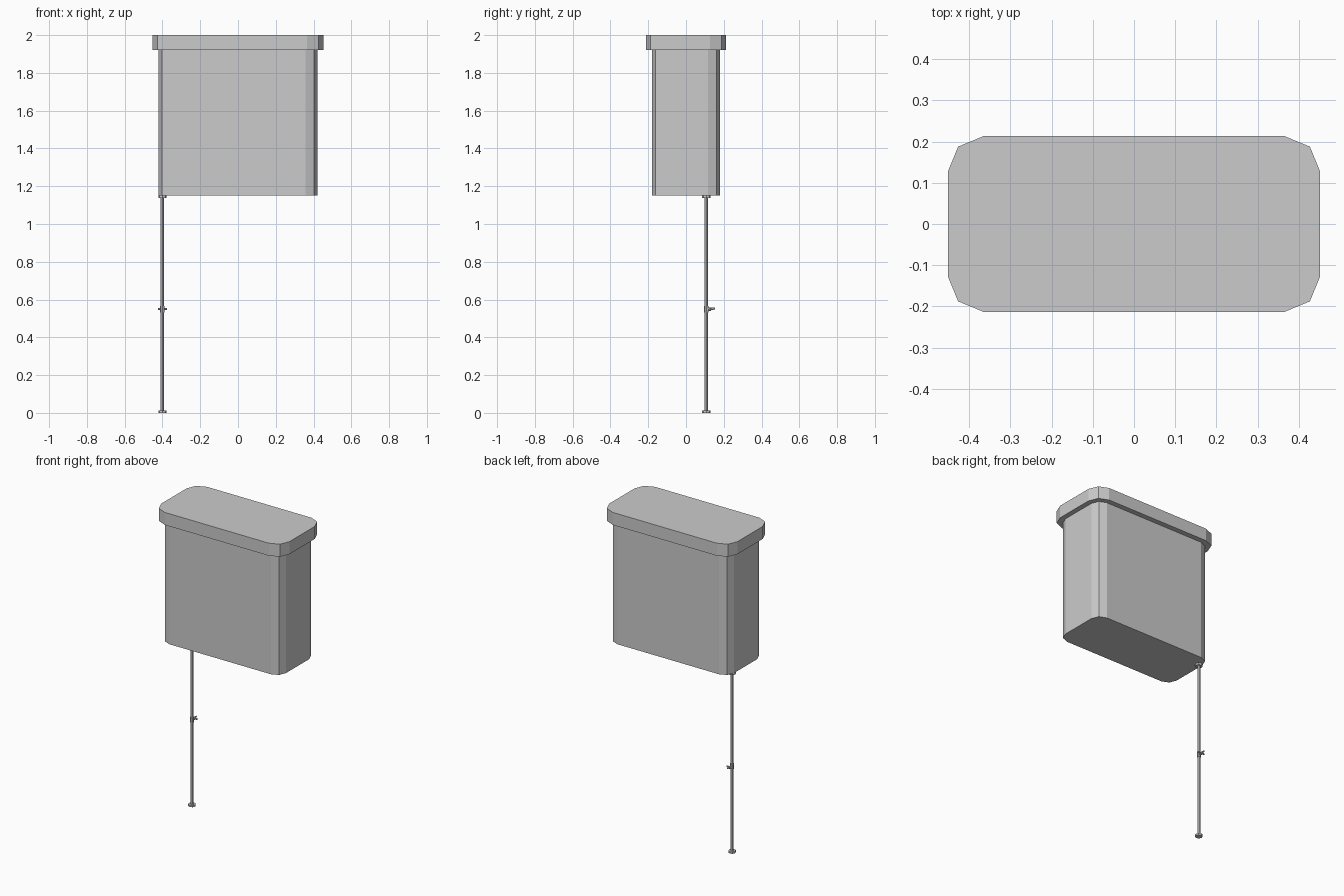
import bpy, bmesh, math
from mathutils import Vector

if "Cube" in bpy.data.objects:
    bpy.data.objects.remove(bpy.data.objects["Cube"])


def finish(name, bm):
    bmesh.ops.recalc_face_normals(bm, faces=bm.faces)
    mesh = bpy.data.meshes.new(name)
    bm.to_mesh(mesh)
    bm.free()
    obj = bpy.data.objects.new(name, mesh)
    bpy.context.collection.objects.link(obj)
    return obj


def rounded_block(name, hx, hy, r, z0, z1, segments=2):
    """Upright block with low-poly rounded corners."""
    bm = bmesh.new()
    pts = []
    for i, (sx, sy) in enumerate([(1, 1), (-1, 1), (-1, -1), (1, -1)]):
        for k in range(segments + 1):
            a = math.pi / 2 * (i + k / segments)
            pts.append((sx * (hx - r) + r * math.cos(a),
                        sy * (hy - r) + r * math.sin(a), z0))
    face = bm.faces.new([bm.verts.new(p) for p in pts])
    ext = bmesh.ops.extrude_face_region(bm, geom=[face])
    top = [v for v in ext["geom"] if isinstance(v, bmesh.types.BMVert)]
    bmesh.ops.translate(bm, verts=top, vec=(0, 0, z1 - z0))
    if not face.is_valid or len(bm.faces) < len(pts) + 2:
        bmesh.ops.holes_fill(bm, edges=bm.edges, sides=0)
    return finish(name, bm)


def rod(name, start, end, r1, r2=None, sides=8):
    """Cylinder or cone between two points."""
    a, b = Vector(start), Vector(end)
    bm = bmesh.new()
    bmesh.ops.create_cone(bm, cap_ends=True, segments=sides, radius1=r1,
                          radius2=r1 if r2 is None else r2, depth=(b - a).length)
    obj = finish(name, bm)
    obj.location = (a + b) / 2
    obj.rotation_euler = (b - a).to_track_quat('Z', 'Y').to_euler()
    return obj


# Tank and overhanging lid
rounded_block("tank", 0.42, 0.18, 0.063, 1.15, 1.925)
rounded_block("lid", 0.452, 0.213, 0.086, 1.92, 2.0)

# Down pipe with flanges at both ends
PX, PY = -0.40, 0.108
rod("pipe", (PX, PY, 0), (PX, PY, 1.155), 0.0095)
for name, z in (("floor_flange", 0.0), ("tank_flange", 1.138)):
    rod(name, (PX, PY, z), (PX, PY, z + 0.012), 0.022)

# Shut-off valve: collar, stem and lever with a cross bar
rod("valve_collar", (PX, PY, 0.532), (PX, PY, 0.565), 0.012)
rod("valve_stem", (PX, PY, 0.548), (PX, PY + 0.024, 0.548), 0.009)
rod("valve_cross_bar", (PX - 0.023, PY + 0.02, 0.55),
    (PX + 0.023, PY + 0.02, 0.55), 0.006, sides=6)
rod("valve_lever", (PX, PY + 0.015, 0.55), (PX, PY + 0.046, 0.552), 0.007, 0.005, sides=6)
